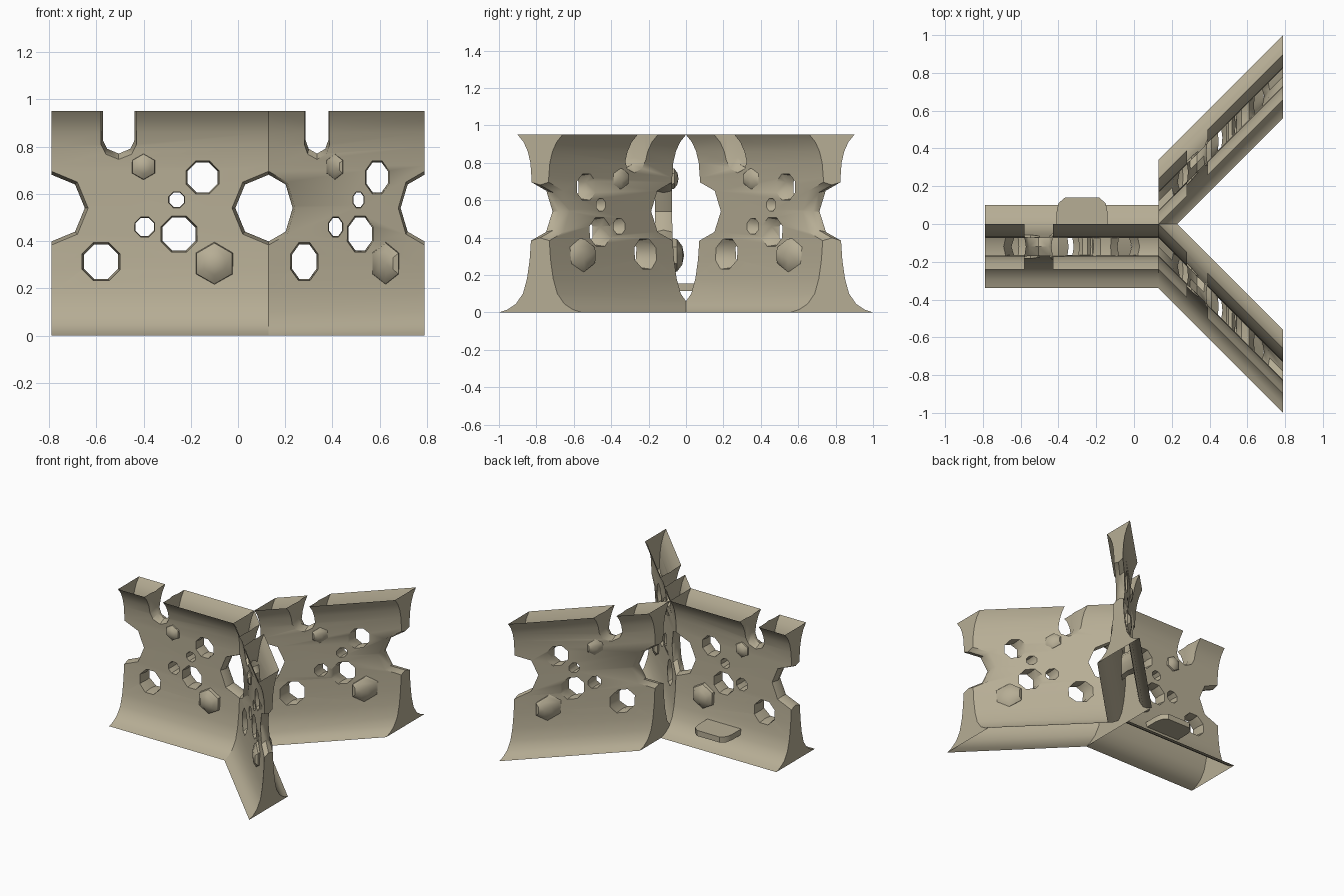
import bpy, bmesh, math
from mathutils import Matrix

if "Cube" in bpy.data.objects:
    bpy.data.objects.remove(bpy.data.objects["Cube"])

X0, X1, YC, H = -0.79, 0.13, -0.12, 0.95   # arm ends, centre plane, height
K = 0.66 / (X1 - X0)                        # length squeeze of the slanted arms

mat = bpy.data.materials.new("warm stone")
mat.diffuse_color = (0.47, 0.42, 0.30, 1)
mat.use_nodes = True
mat.node_tree.nodes["Principled BSDF"].inputs["Base Color"].default_value = mat.diffuse_color


def add_object(name, bm):
    me = bpy.data.meshes.new(name)
    bm.to_mesh(me)
    me.materials.append(mat)
    ob = bpy.data.objects.new(name, me)
    bpy.context.collection.objects.link(ob)
    return ob


def loft(bm, rings):
    """Closed solid through rings of points."""
    loops = [[bm.verts.new(p) for p in r] for r in rings]
    n = len(loops[0])
    for a, b in zip(loops, loops[1:]):
        for i in range(n):
            bm.faces.new((a[i], a[(i + 1) % n], b[(i + 1) % n], b[i]))
    bm.faces.new(loops[0][::-1])
    bm.faces.new(loops[-1])
    bmesh.ops.recalc_face_normals(bm, faces=bm.faces)


def smooth(ob):
    bpy.ops.object.select_all(action='DESELECT')
    ob.select_set(True)
    bpy.context.view_layer.objects.active = ob
    bpy.ops.object.shade_smooth_by_angle(angle=math.radians(40))


# Wall section: half width by height, flared at the foot and the rim
half = [(0, .22), (.015, .175), (.045, .13), (.10, .092), (.18, .07), (.28, .056), (.40, .048),
        (.55, .045), (.72, .046), (.80, .052), (.86, .066), (.91, .088), (H, .12)]
section = [(YC - w, z) for z, w in half] + [(YC + w, z) for z, w in reversed(half)]
bm = bmesh.new()
loft(bm, [[(x, y, z) for y, z in section] for x in (X0, X1)])
wall = add_object("wall_arm", bm)

# Cutters: eight-sided holes, end notches and a round-bottomed slot
cut = bmesh.new()


def cutter(pts, cx, cz):
    rings = []
    for y, s in ((-.5, 1), (YC - .05, 1), (YC, .9), (YC + .05, 1), (.3, 1)):
        rings.append([(cx + (x - cx) * s, y, cz + (z - cz) * s) for x, z in pts])
    loft(cut, rings)


def octagon(cx, cz, r, turn):
    cutter([(cx + r * math.cos(a), cz + r * math.sin(a))
            for a in (math.radians(turn + 45 * i) for i in range(8))], cx, cz)


for cx, cz, r in ((-.58, .313, .087), (-.15, .67, .076), (-.26, .575, .037),
                  (-.395, .46, .046), (-.25, .43, .083)):
    octagon(cx, cz, r, 22.5)
for cx in (X0, X1):
    octagon(cx, .54, .157, 0)
slot = [(-.58, 1.1), (-.58, .81), (-.56, .768), (-.505, .745), (-.45, .768), (-.43, .81), (-.43, 1.1)]
cutter(slot, -.505, 1.0)
cut_ob = add_object("hole_cutter", cut)
cut_ob.hide_render = True

mod = wall.modifiers.new("holes", 'BOOLEAN')
mod.operation, mod.object, mod.solver = 'DIFFERENCE', cut_ob, 'EXACT'
dg = bpy.context.evaluated_depsgraph_get()
arm = bmesh.new()
arm.from_mesh(wall.evaluated_get(dg).to_mesh())
bpy.data.objects.remove(wall)
bpy.data.objects.remove(cut_ob)

# Open the top and bottom of the hollow wall
arm.normal_update()
lids = [f for f in arm.faces if abs(f.normal.z) > .99
        and (f.calc_center_median().z > H - .001 or f.calc_center_median().z < .001)]
bmesh.ops.delete(arm, geom=lids, context='FACES')

# Six-sided domed studs poking out of both sides
studs = bmesh.new()
for cx, cz, r, h in ((-.1, .305, .1, .075), (-.4, .715, .062, .045)):
    vs = bmesh.ops.create_uvsphere(studs, u_segments=6, v_segments=6, radius=1,
                                   matrix=Matrix.Rotation(math.pi / 2, 4, 'X'))['verts']
    for v in vs:
        side = 0 if abs(v.co.y) < .01 else math.copysign(.035, v.co.y)
        v.co = (cx + v.co.x * r, YC + v.co.y * h + side, cz + v.co.z * r)


def slant(src, sign):
    """Squeeze and shear a straight part into a diagonal arm, trimmed at the middle."""
    b = src.copy()
    for v in b.verts:
        d = (v.co.x - X0) * K
        v.co.x, v.co.y = X1 + d, v.co.y - d
    bmesh.ops.bisect_plane(b, geom=b.verts[:] + b.edges[:] + b.faces[:], dist=1e-5,
                           plane_co=(0, 0, 0), plane_no=(0, 1, 0), clear_outer=True)
    if sign > 0:
        for v in b.verts:
            v.co.y = -v.co.y
        bmesh.ops.reverse_faces(b, faces=b.faces)
    return b


for part, src in (("wall", arm), ("studs", studs)):
    smooth(add_object("straight_" + part, src))
    smooth(add_object("front_slanted_" + part, slant(src, -1)))
    smooth(add_object("back_slanted_" + part, slant(src, 1)))

# Small rounded ledge behind the straight wall
bm = bmesh.new()
outline = [(-.41, -.07), (-.41, .06), (-.40, .11), (-.365, .14),
           (-.185, .14), (-.15, .11), (-.14, .06), (-.14, -.07)]
loft(bm, [[(x, y, z) for x, y in outline] for z in (.115, .155)])
smooth(add_object("back_ledge", bm))
